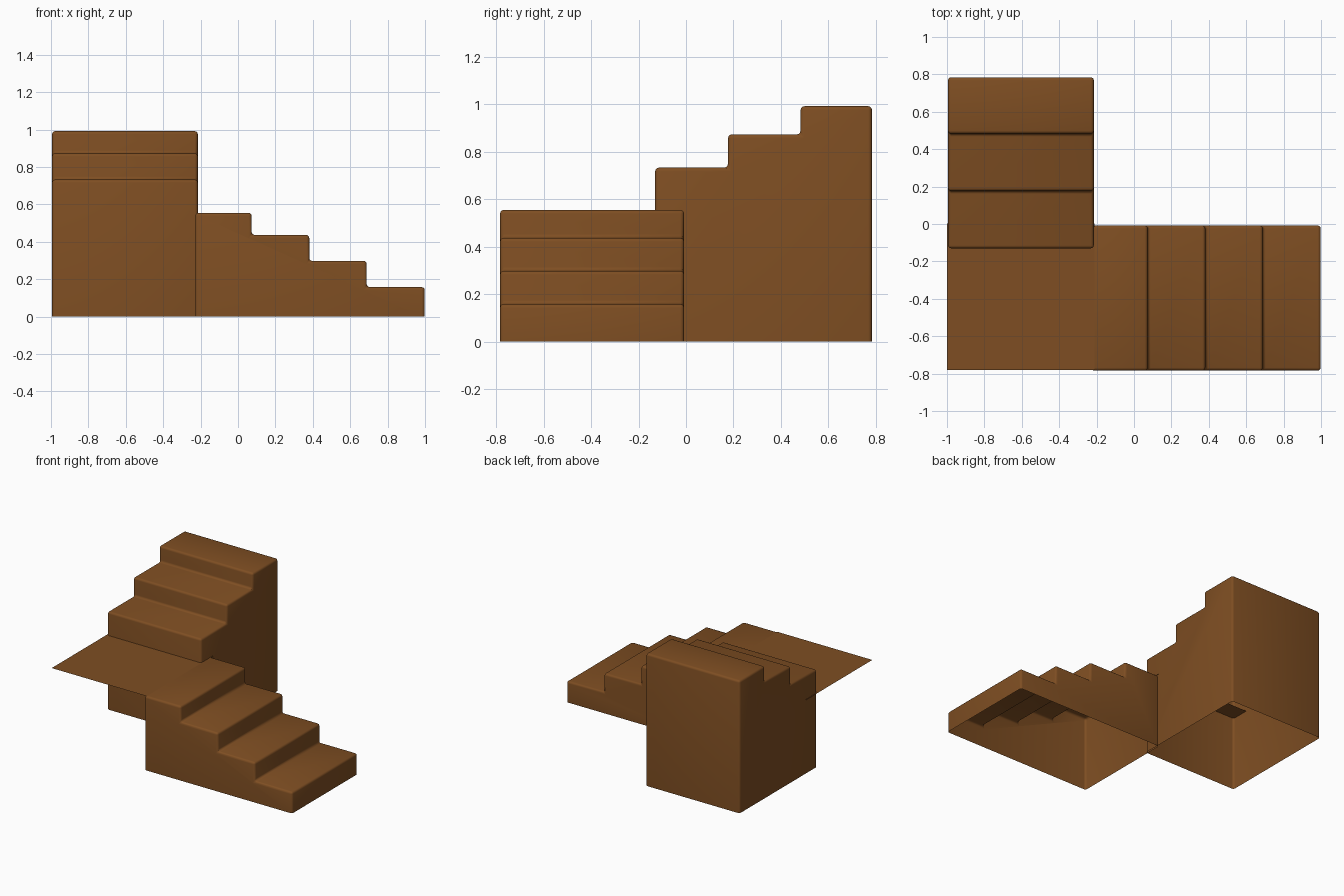
import bpy, bmesh

if "Cube" in bpy.data.objects:
    bpy.data.objects.remove(bpy.data.objects["Cube"])

wood = bpy.data.materials.new("brown wood")
wood.diffuse_color = (0.21, 0.076, 0.016, 1)
wood.use_nodes = True
wood.node_tree.nodes["Principled BSDF"].inputs["Base Color"].default_value = wood.diffuse_color


def finish(name, bm):
    mesh = bpy.data.meshes.new(name)
    bm.to_mesh(mesh)
    bm.free()
    mesh.materials.append(wood)
    obj = bpy.data.objects.new(name, mesh)
    bpy.context.collection.objects.link(obj)
    return obj


def flight(name, start, steps, side_a, side_b, place):
    """Hollow stair flight, open underneath; steps = (end position, height)."""
    outline, pos = [(start, 0)], start
    for end, height in steps:
        outline += [(pos, height), (end, height)]
        pos = end
    outline.append((pos, 0))
    bm = bmesh.new()
    near = [bm.verts.new(place(p, side_a, z)) for p, z in outline]
    far = [bm.verts.new(place(p, side_b, z)) for p, z in outline]
    bm.faces.new(near)
    bm.faces.new(far[::-1])
    n = len(outline)
    for i in range(n):
        j = (i + 1) % n
        bm.faces.new((near[i], far[i], far[j], near[j]))
    bmesh.ops.recalc_face_normals(bm, faces=bm.faces[:])
    # open the underside, then round every remaining edge
    base = [f for f in bm.faces if all(v.co.z < 1e-5 for v in f.verts)]
    bmesh.ops.delete(bm, geom=base, context='FACES_ONLY')
    edges = [e for e in bm.edges if not e.is_boundary]
    bmesh.ops.bevel(bm, geom=edges, offset=0.016, segments=3, profile=0.5,
                    affect='EDGES', clamp_overlap=True)
    obj = finish(name, bm)
    bpy.context.view_layer.objects.active = obj
    obj.select_set(True)
    bpy.ops.object.shade_smooth_by_angle(angle=0.6)
    obj.select_set(False)


# lower flight descends toward +x
flight("lower_flight", -0.228,
       [(0.073, 0.555), (0.381, 0.437), (0.688, 0.298), (0.998, 0.158)],
       -0.784, -0.008, lambda p, s, z: (p, s, z))

# upper flight climbs toward +y
flight("upper_flight", -0.13,
       [(0.177, 0.733), (0.483, 0.873), (0.784, 0.992)],
       -0.994, -0.215, lambda p, s, z: (s, p, z))

# landing: a single thin sheet between the two flights
bm = bmesh.new()
bm.faces.new([bm.verts.new((x, y, 0.5555)) for x, y in
              ((-1, -0.78), (-0.212, -0.78), (-0.212, 0.004), (-1, 0.004))])
finish("landing", bm)
